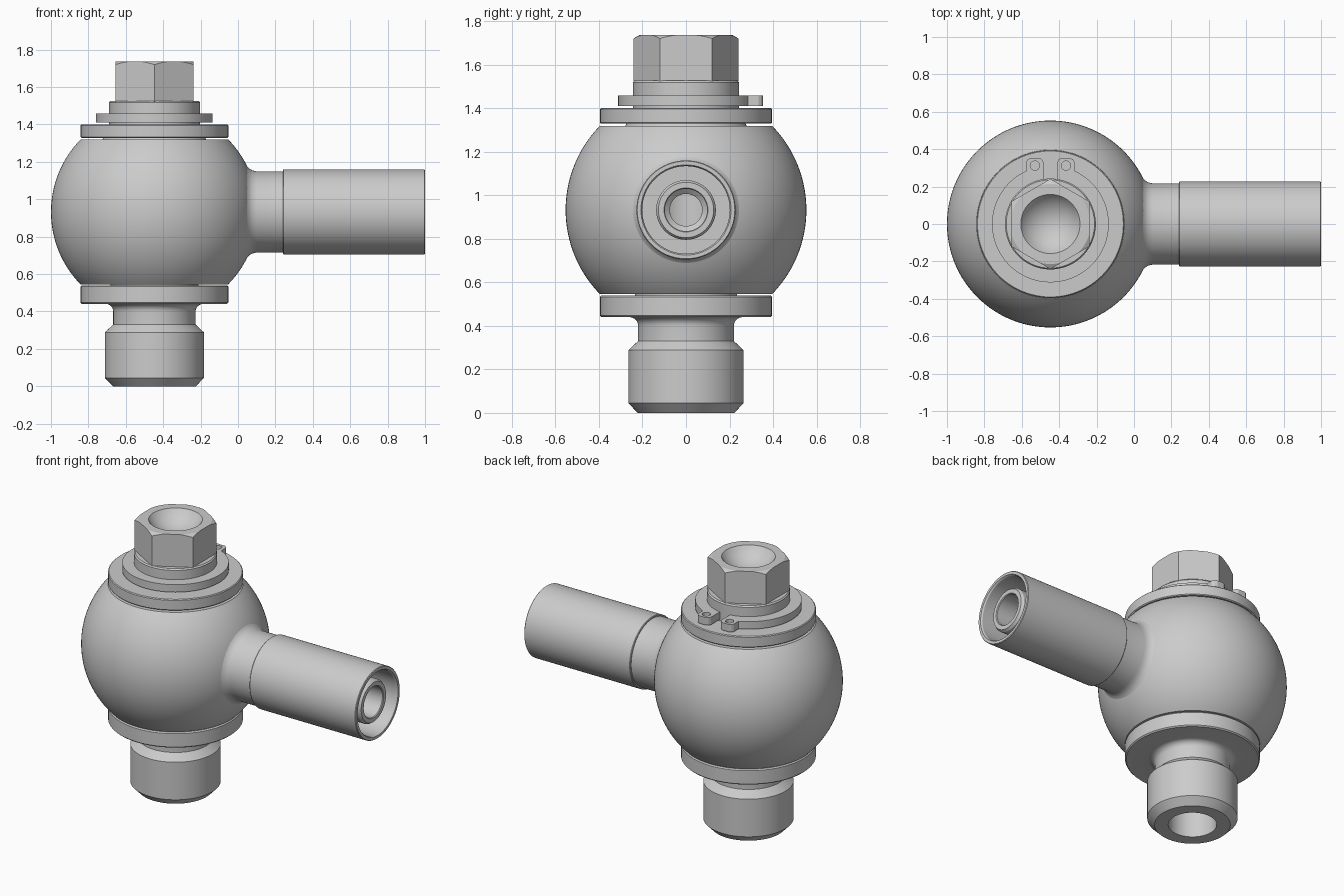
import bpy, bmesh
from math import sin, cos, pi, radians, asin, sqrt
from mathutils import Vector, Matrix

if "Cube" in bpy.data.objects:
    bpy.data.objects.remove(bpy.data.objects["Cube"])

CX, CZ, R = -0.447, 0.932, 0.553      # ball centre and radius


def finish(ob, angle=25):
    bpy.ops.object.select_all(action='DESELECT')
    ob.select_set(True)
    bpy.context.view_layer.objects.active = ob
    bpy.ops.object.shade_smooth_by_angle(angle=radians(angle))


def to_object(bm, name):
    bmesh.ops.remove_doubles(bm, verts=bm.verts, dist=1e-5)
    bmesh.ops.recalc_face_normals(bm, faces=bm.faces)
    me = bpy.data.meshes.new(name)
    bm.to_mesh(me)
    bm.free()
    ob = bpy.data.objects.new(name, me)
    bpy.context.collection.objects.link(ob)
    finish(ob)
    return ob


def lathe(name, profile, axis='Z', n=96):
    """Revolve closed (radius, height) profile about the ball's z axis or the pipe's x axis."""
    bm = bmesh.new()
    vs = [bm.verts.new((r, 0, h)) for r, h in profile]
    es = [bm.edges.new((vs[i], vs[(i + 1) % len(vs)])) for i in range(len(vs))]
    bmesh.ops.spin(bm, geom=vs + es, cent=(0, 0, 0), axis=(0, 0, 1),
                   angle=2 * pi, steps=n, use_merge=False)
    bmesh.ops.remove_doubles(bm, verts=bm.verts, dist=1e-5)
    bmesh.ops.dissolve_degenerate(bm, edges=bm.edges, dist=1e-6)
    if axis == 'X':
        m = Matrix.Translation((0, 0, CZ)) @ Matrix.Rotation(pi / 2, 4, 'Y')
    else:
        m = Matrix.Translation((CX, 0, 0))
    bmesh.ops.transform(bm, matrix=m, verts=bm.verts)
    return to_object(bm, name)


def boolean(ob, cutter, op):
    mod = ob.modifiers.new('cut', 'BOOLEAN')
    mod.operation, mod.object, mod.solver = op, cutter, 'EXACT'
    bpy.context.view_layer.objects.active = ob
    bpy.ops.object.modifier_apply(modifier=mod.name)
    finish(ob)


# Ball housing, truncated top and bottom, bored for the bolt
a0, a1 = asin((0.545 - CZ) / R), asin((1.318 - CZ) / R)
arc = [(R * cos(a0 + (a1 - a0) * i / 32), CZ + R * sin(a0 + (a1 - a0) * i / 32)) for i in range(33)]
housing = lathe('ball_housing', [(0.235, 0.545)] + arc + [(0.235, 1.318)], n=128)

# Banjo bolt: threaded end, undercut, flange, shank and collar, with blind bore
fillet = [(0.22 + 0.04 * (1 - cos(t)), 0.40 + 0.04 * sin(t)) for t in (pi / 2 * i / 6 for i in range(7))]
bolt = lathe('hollow_bolt', [
    (0.142, 0), (0.222, 0), (0.265, 0.045), (0.265, 0.288), (0.22, 0.33)] + fillet + [
    (0.388, 0.44), (0.395, 0.447), (0.395, 0.533), (0.388, 0.54), (0.235, 0.54),
    (0.235, 1.40), (0.243, 1.40), (0.243, 1.518), (0.236, 1.526), (0, 1.526),
    (0, 1.18), (0.142, 1.10)])

# Cross bore joining pipe and bolt
bore = lathe('bore_cutter', [(0, -0.447), (0.074, -0.447), (0.074, 0.3), (0, 0.3)], 'X', 48)
for part in (housing, bolt):
    boolean(part, bore, 'DIFFERENCE')
bpy.data.objects.remove(bore)

# Hexagonal head: prism trimmed by a chamfered, dished turning
bm = bmesh.new()
bmesh.ops.create_cone(bm, cap_ends=True, segments=6, radius1=0.241, radius2=0.241, depth=0.3,
                      matrix=Matrix.Translation((CX, 0, 1.66)) @ Matrix.Rotation(0, 4, 'Z'))
v = max(bm.verts, key=lambda p: p.co.y)
if abs(v.co.x - CX) > 0.01:           # put corners on the y axis
    bmesh.ops.rotate(bm, verts=bm.verts, cent=(CX, 0, 0), matrix=Matrix.Rotation(pi / 6, 3, 'Z'))
head = to_object(bm, 'hex_head')
bowl_r, depth = 0.158, 0.085
sr = (bowl_r ** 2 + depth ** 2) / (2 * depth)
amax = asin(bowl_r / sr)
bowl = [(sr * sin(amax * i / 10), 1.735 - depth + sr * (1 - cos(amax * i / 10))) for i in range(10, -1, -1)]
trim = lathe('head_cutter', [(0, 1.522), (0.235, 1.522), (0.25, 1.53), (0.25, 1.714), (0.214, 1.735)] + bowl)
boolean(head, trim, 'INTERSECT')
bpy.data.objects.remove(trim)

# Seal ring and retaining washer on top of the ball
lathe('seal_ring', [(0.236, 1.31), (0.283, 1.31), (0.272, 1.33), (0.236, 1.33)])
lathe('top_washer', [(0.236, 1.328), (0.39, 1.328), (0.395, 1.333), (0.395, 1.395), (0.39, 1.40), (0.236, 1.40)])

# Retaining clip with two pierced lugs
ro, ri, lug, gap = 0.312, 0.24, 0.128, 0.037


def arc_pts(r, start, end, n):
    return [(r * cos(start + (end - start) * i / n), r * sin(start + (end - start) * i / n)) for i in range(n + 1)]


b, g = pi / 2 - asin(lug / ro), pi / 2 - asin(gap / ri)
right = [(gap, 0.33), (0.045, 0.345), (0.058, 0.353), (0.105, 0.353), (0.12, 0.346), (lug, 0.333)]
left = [(-x, y) for x, y in reversed(right)]
outline = arc_pts(ro, b, -pi - b, 80) + left + arc_pts(ri, pi - g, 2 * pi + g, 80) + right
holes = [[(s * 0.083 + x, 0.312 + y) for x, y in arc_pts(0.025, 0, 2 * pi, 20)[:-1]] for s in (-1, 1)]
cu = bpy.data.curves.new('retaining_clip', 'CURVE')
cu.dimensions, cu.fill_mode, cu.extrude = '2D', 'BOTH', 0.0245
for pts in [outline] + holes:
    sp = cu.splines.new('POLY')
    sp.points.add(len(pts) - 1)
    for p, (x, y) in zip(sp.points, pts):
        p.co = (x, y, 0, 1)
    sp.use_cyclic_u = True
clip = bpy.data.objects.new('retaining_clip', cu)
bpy.context.collection.objects.link(clip)
clip.location = (CX, 0, 1.4335)
bpy.ops.object.select_all(action='DESELECT')
clip.select_set(True)
bpy.context.view_layer.objects.active = clip
bpy.ops.object.convert(target='MESH')
finish(bpy.context.view_layer.objects.active)

# Side neck flowing out of the ball, continuing as the hose insert
lathe('neck_and_insert', [
    (0.074, 0.09), (0.2, 0.02), (0.27, 0.03), (0.246, 0.047), (0.232, 0.06), (0.222, 0.077), (0.217, 0.10),
    (0.217, 0.26), (0.137, 0.26), (0.137, 0.955), (0.127, 0.97), (0.101, 0.97), (0.097, 0.965),
    (0.097, 0.55), (0.074, 0.53)], 'X')

# Crimp sleeve around the insert
lathe('crimp_sleeve', [
    (0.137, 0.24), (0.224, 0.24), (0.2275, 0.244), (0.2275, 0.996), (0.224, 1.0),
    (0.207, 1.0), (0.201, 0.99), (0.201, 0.29), (0.137, 0.29)], 'X')
